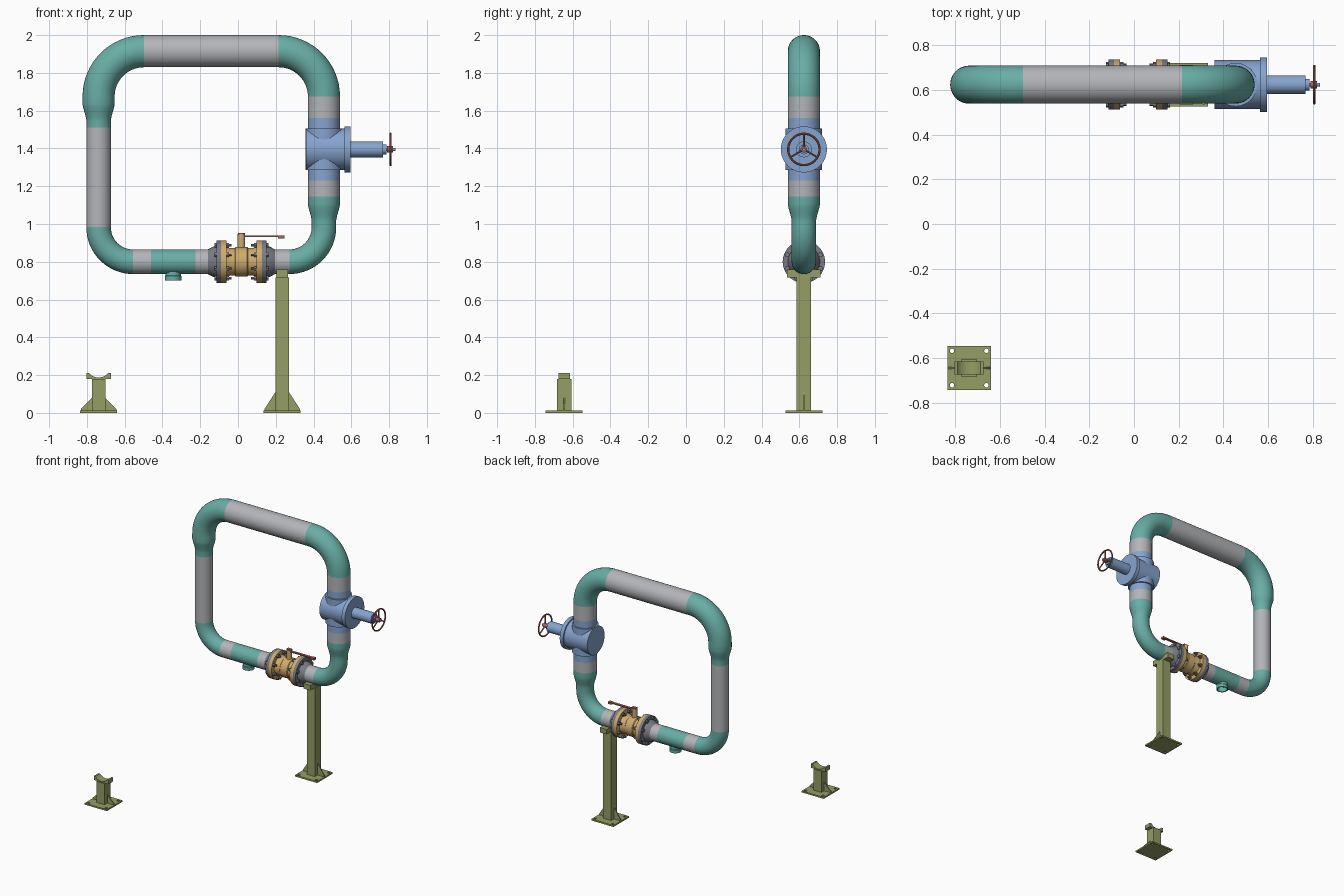
import bpy
import bmesh
from math import pi, sin, cos, sqrt, asin
from mathutils import Vector, Matrix

if "Cube" in bpy.data.objects:
    bpy.data.objects.remove(bpy.data.objects["Cube"])


def material(name, rgb):
    m = bpy.data.materials.new(name)
    m.use_nodes = True
    m.diffuse_color = (*rgb, 1)
    m.node_tree.nodes["Principled BSDF"].inputs["Base Color"].default_value = (*rgb, 1)
    return m


TEAL = material("teal fitting", (0.14, 0.42, 0.38))
GRAY = material("light gray pipe", (0.45, 0.46, 0.48))
BLUE = material("blue valve", (0.24, 0.37, 0.62))
GOLD = material("gold valve", (0.62, 0.41, 0.16))
OLIVE = material("olive support", (0.30, 0.34, 0.13))
RED = material("red handle", (0.38, 0.12, 0.11))
STEEL = material("dark steel", (0.19, 0.20, 0.23))

made = []
X, Y, Z = Vector((1, 0, 0)), Vector((0, 1, 0)), Vector((0, 0, 1))


def finish(name, bm, mat):
    bmesh.ops.recalc_face_normals(bm, faces=bm.faces)
    mesh = bpy.data.meshes.new(name)
    bm.to_mesh(mesh)
    bm.free()
    mesh.materials.append(mat)
    ob = bpy.data.objects.new(name, mesh)
    bpy.context.collection.objects.link(ob)
    made.append(ob)
    return ob


def sweep(name, stations, mat, sides=48):
    """Skin round rings given as (centre, direction, radius), capped at both ends."""
    bm = bmesh.new()
    rings = []
    for c, n, r in stations:
        u = Y if abs(n.y) < 1e-6 else X
        v = n.cross(u)
        rings.append([bm.verts.new(c + r * (cos(a) * u + sin(a) * v))
                      for a in (2 * pi * i / sides for i in range(sides))])
    for a, b in zip(rings, rings[1:]):
        for i in range(sides):
            j = (i + 1) % sides
            bm.faces.new((a[i], a[j], b[j], b[i]))
    bm.faces.new(rings[0])
    bm.faces.new(rings[-1])
    return finish(name, bm, mat)


def lathe(name, origin, axis, profile, mat, sides=48):
    return sweep(name, [(origin + axis * t, axis, r) for t, r in profile], mat, sides)


def elbow(name, centre, bend, start, radius, mat, steps=16):
    """Quarter bend in the XZ plane, starting at the given angle."""
    stations = []
    for i in range(steps + 1):
        a = start + pi / 2 * i / steps
        out = Vector((cos(a), 0, sin(a)))
        stations.append((centre + out * bend, Vector((-sin(a), 0, cos(a))), radius))
    sweep(name, stations, mat)


def prism(name, points, origin, across, depth_axis, depth, mat):
    """Extrude an (across, z) outline, centred along depth_axis."""
    bm = bmesh.new()
    f = bm.faces.new([bm.verts.new(origin + across * a + Z * h - depth_axis * depth / 2)
                      for a, h in points])
    moved = bmesh.ops.extrude_face_region(bm, geom=[f])["geom"]
    bmesh.ops.translate(bm, vec=depth_axis * depth,
                        verts=[g for g in moved if isinstance(g, bmesh.types.BMVert)])
    return finish(name, bm, mat)


def box(name, lo, hi, mat):
    bm = bmesh.new()
    lo, hi = Vector(lo), Vector(hi)
    bmesh.ops.create_cube(bm, size=1, matrix=Matrix.Translation((lo + hi) / 2)
                          @ Matrix.Diagonal((*(hi - lo), 1)))
    return finish(name, bm, mat)


# Main pipe loop dimensions
PY, LEFT, RIGHT, TOP, LOW = 0.624, -0.738, 0.455, 1.915, 0.80
BIG, SMALL, BEND_B, BEND_S = 0.085, 0.065, 0.24, 0.183


def at(x, z):
    return Vector((x, PY, z))


def run_x(name, a, b, r, mat):
    lathe(name, at(0, LOW if r == SMALL else TOP), X, [(a, r), (b, r)], mat)


def run_z(name, x, a, b, r, mat):
    lathe(name, at(x, 0), Z, [(a, r), (b, r)], mat)


# Elbows
elbow("upper_right_elbow", at(RIGHT - BEND_B, TOP - BEND_B), BEND_B, 0, BIG, TEAL)
elbow("upper_left_elbow", at(LEFT + BEND_B, TOP - BEND_B), BEND_B, pi / 2, BIG, TEAL)
elbow("lower_left_elbow", at(LEFT + BEND_S, LOW + BEND_S), BEND_S, pi, SMALL, TEAL)
elbow("lower_right_elbow", at(RIGHT - BEND_S, LOW + BEND_S), BEND_S, 1.5 * pi, SMALL, TEAL)

# Straight pipes
run_x("top_pipe", LEFT + BEND_B, RIGHT - BEND_B, BIG, GRAY)
run_z("left_pipe", LEFT, LOW + BEND_S, 1.51, SMALL, GRAY)
run_z("right_upper_pipe", RIGHT, 1.56, TOP - BEND_B, BIG, GRAY)
run_z("right_lower_pipe", RIGHT, 1.145, 1.23, BIG, GRAY)
run_x("bottom_left_pipe", LEFT + BEND_S, -0.46, SMALL, GRAY)
run_x("bottom_middle_pipe", -0.225, -0.16, SMALL, GRAY)
run_x("bottom_right_pipe", 0.196, RIGHT - BEND_S, SMALL, GRAY)


# Reducers with a softly curved taper
def reducer(name, x, narrow_end, narrow, wide, wide_end):
    prof = [(narrow_end, SMALL)]
    for i in range(9):
        t = i / 8
        prof.append((narrow + (wide - narrow) * t,
                     SMALL + (BIG - SMALL) * (0.5 * t + 0.5 * t * t * (3 - 2 * t))))
    lathe(name, at(x, 0), Z, prof + [(wide_end, BIG)], TEAL)


reducer("left_reducer", LEFT, 1.51, 1.55, 1.635, TOP - BEND_B)
reducer("right_reducer", RIGHT, LOW + BEND_S, 1.02, 1.105, 1.145)

# Tee with an open branch pointing down
run_x("tee_body", -0.46, -0.225, SMALL, TEAL)
lathe("tee_branch", at(-0.343, LOW), -Z,
      [(0, 0.041), (0.072, 0.041), (0.076, 0.044), (0.1, 0.044), (0.1, 0.036), (0.06, 0.036)], TEAL)

# Gate valve on the right riser
GATE = at(RIGHT, 1.395)
run_z("gate_valve_pipe", RIGHT, 1.23, 1.56, BIG, BLUE)
lathe("gate_valve_collar", GATE, Z, [(-0.11, 0.097), (0.11, 0.097)], BLUE)
lathe("gate_valve_bonnet", GATE, X,
      [(-0.095, 0.11), (0.11, 0.11), (0.11, 0.122), (0.14, 0.122), (0.14, 0.042),
       (0.312, 0.042), (0.312, 0.026), (0.33, 0.026)], BLUE)
lathe("gate_valve_stem", GATE, X, [(0.3, 0.008), (0.378, 0.008)], BLUE, 16)

# Hand wheel
bpy.ops.mesh.primitive_torus_add(major_radius=0.083, minor_radius=0.006, major_segments=48,
                                 minor_segments=10, location=GATE + X * 0.353,
                                 rotation=(0, pi / 2, 0))
rim = bpy.context.object
rim.name = "hand_wheel_rim"
rim.data.materials.append(RED)
made.append(rim)
lathe("hand_wheel_hub", GATE, X, [(0.335, 0.017), (0.365, 0.017)], RED, 24)
for k in range(3):
    a = pi / 2 + k * 2 * pi / 3
    lathe("hand_wheel_spoke", GATE + X * 0.352, Vector((0, cos(a), sin(a))),
          [(0.01, 0.005), (0.083, 0.005)], RED, 10)

# Flanged ball valve on the bottom run
BALL = at(0.018, LOW)
half = [(0, 0.078), (0.03, 0.078), (0.035, 0.073), (0.06, 0.073),
        (0.08, 0.078), (0.08, 0.112), (0.108, 0.112)]
lathe("ball_valve_body", BALL, X, [(-t, r) for t, r in half[:0:-1]] + half, GOLD)
for side in (-1, 1):
    lathe("weld_neck_flange", BALL, X * side,
          [(0.108, 0.112), (0.132, 0.112), (0.132, 0.085), (0.15, 0.08), (0.178, SMALL)], STEEL)
    for k in range(8):
        a = (k + 0.5) * pi / 4
        hole = BALL + Vector((0, cos(a), sin(a))) * 0.095
        lathe("flange_bolt", hole, X * side,
              [(0.052, 0.007), (0.066, 0.007), (0.066, 0.014), (0.08, 0.014),
               (0.132, 0.014), (0.143, 0.014)], STEEL, 6)

# Ball valve stem and lever
lathe("ball_valve_stem", BALL, Z, [(0.06, 0.02), (0.147, 0.02)], GOLD, 24)
lx, lz = BALL.x, LOW
box("lever_mount", (lx - 0.019, PY - 0.012, lz + 0.145), (lx + 0.02, PY + 0.012, lz + 0.152), RED)
box("lever_bar", (lx + 0.01, PY - 0.01, lz + 0.131), (lx + 0.2, PY + 0.01, lz + 0.139), RED)
box("lever_grip", (lx + 0.195, PY - 0.013, lz + 0.124), (lx + 0.227, PY + 0.013, lz + 0.14), RED)


# Pipe supports: drilled base plate, post, gussets and curved saddle
def support(name, x, y, post_top, saddle_top, saddle_half, across, along, pipe_z, gusset_top):
    o = Vector((x, y, 0))
    plate = box(name + "_base", (x - 0.098, y - 0.098, 0), (x + 0.098, y + 0.098, 0.012), OLIVE)
    bm = bmesh.new()
    for sx in (-1, 1):
        for sy in (-1, 1):
            bmesh.ops.create_cone(bm, cap_ends=True, segments=16, radius1=0.01, radius2=0.01,
                                  depth=0.1, matrix=Matrix.Translation((x + sx * 0.077, y + sy * 0.077, 0)))
    cutter = finish("hole_cutter", bm, OLIVE)
    cutter.hide_render = True
    mod = plate.modifiers.new("holes", "BOOLEAN")
    mod.operation, mod.object, mod.solver = "DIFFERENCE", cutter, "EXACT"
    bpy.context.view_layer.objects.active = plate
    bpy.ops.object.modifier_apply(modifier=mod.name)
    made.remove(cutter)
    bpy.data.objects.remove(cutter)

    box(name + "_post", (x - 0.036, y - 0.038, 0.012), (x + 0.036, y + 0.038, post_top), OLIVE)
    for s in (-1, 1):
        prism(name + "_gusset", [(0.036, 0.012), (0.094, 0.012), (0.094, 0.02), (0.036, gusset_top)],
              o, X * s, Y, 0.008, OLIVE)
    drop = pipe_z - saddle_top
    span = asin(sqrt(SMALL ** 2 - drop ** 2) / SMALL)
    arc = [(SMALL * sin(span * t / 6), pipe_z - SMALL * cos(span * t / 6)) for t in range(6, -7, -1)]
    prism(name + "_saddle", [(-saddle_half, post_top), (saddle_half, post_top),
                             (saddle_half, saddle_top)] + arc + [(-saddle_half, saddle_top)],
          o, across, along, 0.06, OLIVE)


support("tall_support", 0.234, PY, 0.718, 0.758, 0.088, Y, X, LOW, 0.11)
support("short_support", LEFT, -0.645, 0.18, 0.212, 0.065, X, Y, 0.252, 0.078)

# Smooth round surfaces, keep edges crisp
bpy.ops.object.select_all(action="DESELECT")
for ob in made:
    ob.select_set(True)
bpy.context.view_layer.objects.active = made[0]
bpy.ops.object.shade_smooth_by_angle(angle=0.6)
